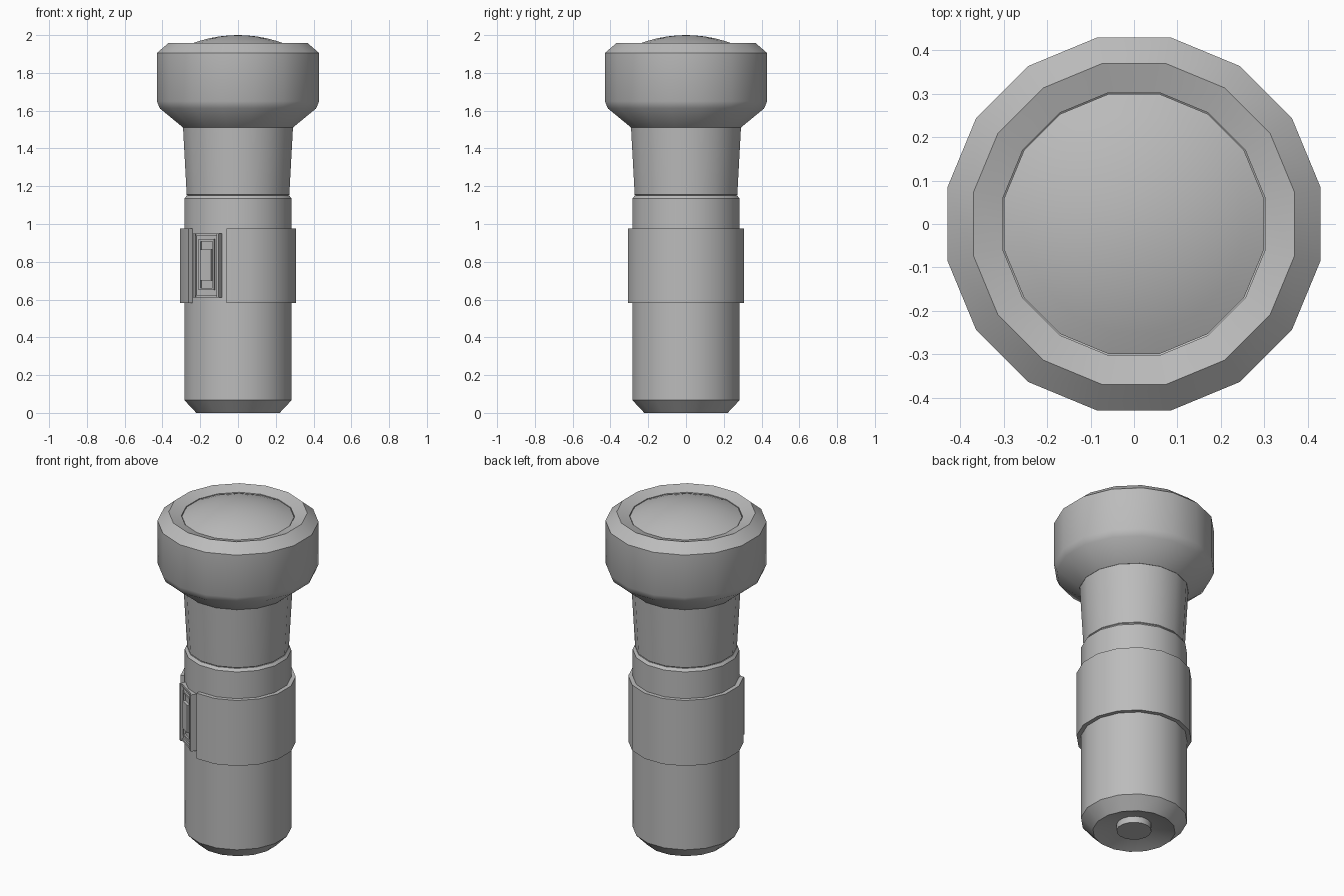
import bpy
import math
from mathutils import Matrix

SIDES = 16
STEP = 2 * math.pi / SIDES

cube = bpy.data.objects.get("Cube")
if cube:
    bpy.data.objects.remove(cube, do_unlink=True)

grey = bpy.data.materials.new("plain grey")
grey.use_nodes = True
COLOUR = (0.5, 0.5, 0.5, 1)
grey.diffuse_color = COLOUR
grey.node_tree.nodes["Principled BSDF"].inputs["Base Color"].default_value = COLOUR


def make(name, verts, faces, smooth=True):
    mesh = bpy.data.meshes.new(name)
    mesh.from_pydata(verts, [], faces)
    mesh.materials.append(grey)
    obj = bpy.data.objects.new(name, mesh)
    bpy.context.collection.objects.link(obj)
    bpy.ops.object.select_all(action='DESELECT')
    obj.select_set(True)
    bpy.context.view_layer.objects.active = obj
    bpy.ops.object.mode_set(mode='EDIT')
    bpy.ops.mesh.select_all(action='SELECT')
    bpy.ops.mesh.remove_doubles(threshold=0.0001)
    bpy.ops.mesh.normals_make_consistent(inside=False)
    bpy.ops.object.mode_set(mode='OBJECT')
    if smooth:
        bpy.ops.object.shade_smooth_by_angle(angle=math.radians(32))
    return obj


def lathe(name, profile, first=0, count=SIDES, loop=False):
    """Turn (radius, height) points round z; a loop profile gets end caps."""
    n = len(profile)
    verts, faces = [], []
    for s in range(count + 1):
        a = (first + s + 0.5) * STEP
        verts += [(r * math.cos(a), r * math.sin(a), z) for r, z in profile]
    for s in range(count):
        for i in range(n if loop else n - 1):
            j = (i + 1) % n
            faces.append((s * n + i, s * n + j, (s + 1) * n + j, (s + 1) * n + i))
    if loop and count < SIDES:
        faces += [tuple(range(n)), tuple(range(count * n, count * n + n))]
    return make(name, verts, faces)


# Handle with a dished base and a stepped top
lathe("handle", [(0, 0.04), (0.11, 0.04), (0.225, 0), (0.29, 0.068),
                 (0.29, 1.135), (0.277, 1.15), (0.26, 1.15)])
lathe("base_stud", [(0, 0.002), (0.095, 0.002), (0.095, 0.05)])
lathe("neck", [(0.26, 1.14), (0.277, 1.155), (0.297, 1.515)])

# Flared head, with a rim that slopes in to the lens
lathe("head", [(0.28, 1.512), (0.298, 1.512), (0.422, 1.612), (0.438, 1.65),
               (0.438, 1.905), (0.377, 1.957), (0.308, 1.935), (0.308, 1.91)])

# Domed lens: a shallow slice of a big sphere
BALL = 0.72
dome = [(r, 2 - BALL + math.sqrt(BALL ** 2 - r ** 2))
        for r in (0.305 * i / 6 for i in range(7))]
lathe("lens", dome + [(0.305, 1.91)])

# Grip sleeve, open over two sides for the switch
lathe("grip_sleeve", [(0.285, 0.582), (0.314, 0.582), (0.314, 0.975), (0.285, 0.975)],
      first=11, count=14, loop=True)

# Switch, laid out along the tangent at the middle of the sleeve opening
ANGLE = 10.5 * STEP
SWITCH = Matrix.Rotation(ANGLE, 4, 'Z')
QUADS = [(0, 1, 3, 2), (4, 6, 7, 5), (0, 4, 5, 1), (2, 3, 7, 6), (0, 2, 6, 4), (1, 5, 7, 3)]


def block(name, radial, across, height):
    corners = [SWITCH @ Matrix.Translation((r, t, z)).to_translation()
               for r in radial for t in across for z in height]
    return make(name, corners, QUADS, smooth=False)


block("switch_plate", (0.25, 0.292), (-0.08, 0.08), (0.61, 0.95))
for side, label in ((-1, "right"), (1, "left")):
    block("switch_rail_" + label, (0.25, 0.308),
          sorted((side * 0.068, side * 0.082)), (0.61, 0.95))
    block("switch_frame_" + label, (0.25, 0.302),
          sorted((side * 0.038, side * 0.05)), (0.65, 0.92))
for low, label in ((0.61, "lower"), (0.937, "upper")):
    block("switch_end_" + label, (0.25, 0.3), (-0.07, 0.07), (low, low + 0.013))
for low, label in ((0.65, "lower"), (0.908, "upper")):
    block("switch_frame_" + label, (0.25, 0.302), (-0.04, 0.04), (low, low + 0.012))
block("switch_button", (0.25, 0.31), (-0.034, 0.034), (0.70, 0.865))
